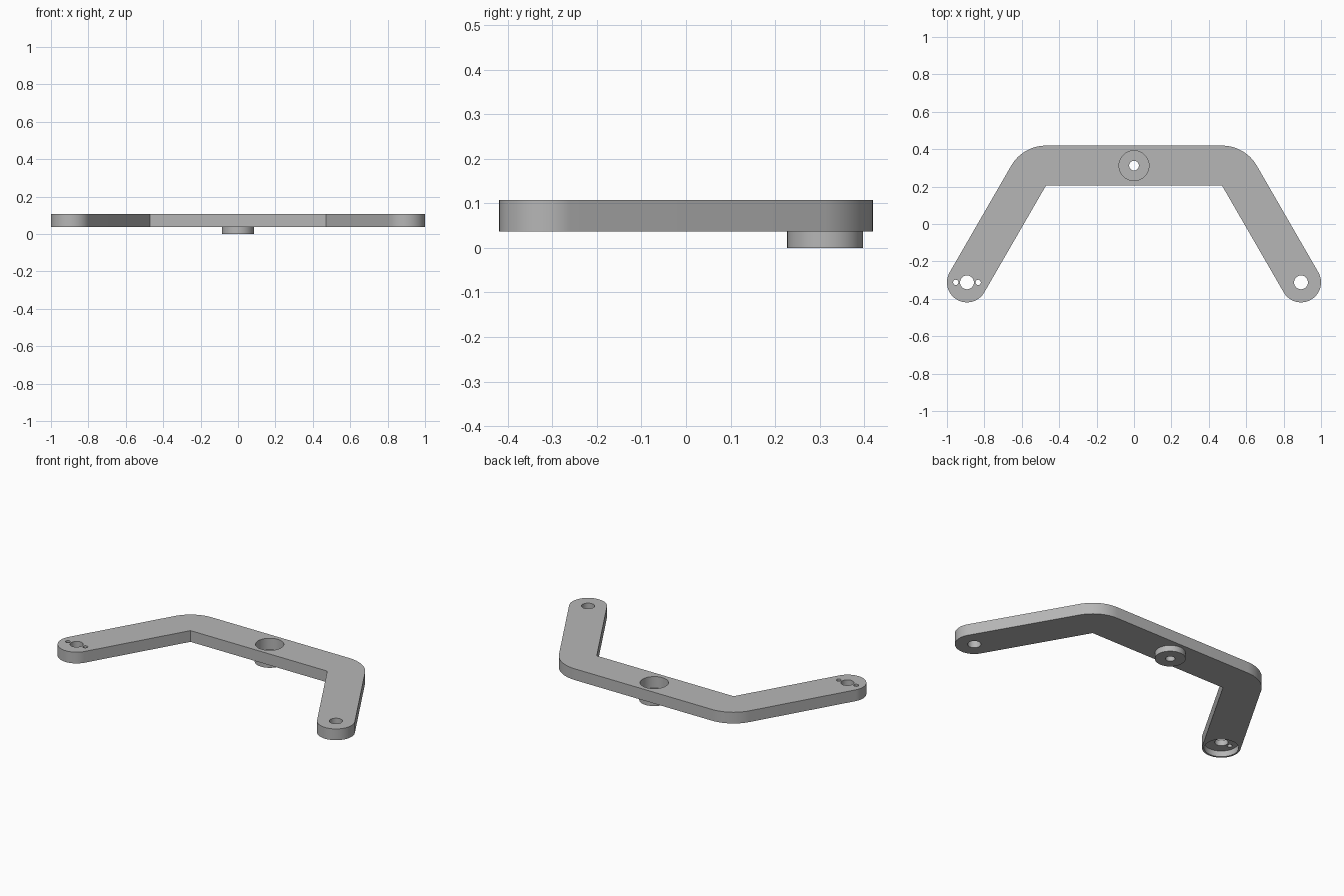
import bpy, bmesh
from math import sin, cos, pi, radians, tan

cube = bpy.data.objects.get("Cube")
if cube:
    bpy.data.objects.remove(cube, do_unlink=True)

Z0, Z1 = 0.037, 0.107        # underside and top of the plate
HALF = 0.107                 # half the arm width
END_X, END_Y = 0.893, -0.312
BAR_Y = 0.312
BEND_X = END_X - (BAR_Y - END_Y) / tan(radians(60))
INNER_X = BEND_X - HALF * tan(radians(30))

grey = bpy.data.materials.new("plain_grey")
grey.use_nodes = True
colour = (0.47, 0.47, 0.47, 1)
grey.diffuse_color = colour
grey.node_tree.nodes["Principled BSDF"].inputs["Base Color"].default_value = colour


def arc(cx, cy, r, start, end, steps):
    """Points along an arc, angles in degrees."""
    angles = [radians(start + (end - start) * i / steps) for i in range(steps + 1)]
    return [(cx + r * cos(a), cy + r * sin(a)) for a in angles]


def prism(name, outline, low, high):
    """Extrude a counter-clockwise outline between two heights."""
    bm = bmesh.new()
    face = bm.faces.new([bm.verts.new((x, y, low)) for x, y in outline])
    top = bmesh.ops.extrude_face_region(bm, geom=[face])["geom"]
    verts = [v for v in top if isinstance(v, bmesh.types.BMVert)]
    bmesh.ops.translate(bm, verts=verts, vec=(0, 0, high - low))
    bmesh.ops.recalc_face_normals(bm, faces=bm.faces)
    mesh = bpy.data.meshes.new(name)
    bm.to_mesh(mesh)
    bm.free()
    mesh.materials.append(grey)
    obj = bpy.data.objects.new(name, mesh)
    bpy.context.collection.objects.link(obj)
    return obj


def disc(name, x, y, r, low, high):
    return prism(name, arc(x, y, r, 0, 360, 64)[:-1], low, high)


def combine(target, tool, operation):
    """Apply a boolean and remove the tool."""
    tool.hide_render = True
    mod = target.modifiers.new("bool", "BOOLEAN")
    mod.operation, mod.solver, mod.object = operation, "EXACT", tool
    bpy.context.view_layer.objects.active = target
    bpy.ops.object.modifier_apply(modifier=mod.name)
    bpy.data.objects.remove(tool, do_unlink=True)


# Bent arm plate: half outline from inner corner to outer bend, then mirrored
half = [(INNER_X, BAR_Y - HALF)]
half += arc(END_X, END_Y, HALF, -150, 30, 32)
half += arc(INNER_X, BAR_Y - HALF, 2 * HALF, 30, 90, 20)
outline = half + [(-x, y) for x, y in reversed(half)]
bracket = prism("bracket_arm", outline, Z0, Z1)

# Round boss under the middle, with a socket above and a centre hole
combine(bracket, disc("boss", 0, BAR_Y, 0.085, 0, Z0 + 0.03), "UNION")
combine(bracket, disc("socket", 0, BAR_Y, 0.08, Z0, 0.2), "DIFFERENCE")
combine(bracket, disc("centre_hole", 0, BAR_Y, 0.026, -0.1, 0.2), "DIFFERENCE")

# Pocket beneath the right end
combine(bracket, disc("pocket", -END_X, END_Y, 0.096, -0.1, Z0 + 0.036), "DIFFERENCE")

# Pivot holes in both ends
for side in (-1, 1):
    combine(bracket, disc("pivot_hole", side * END_X, END_Y, 0.037, -0.1, 0.2), "DIFFERENCE")

# Small screw holes either side of the right pivot
for side in (-1, 1):
    combine(bracket, disc("screw_hole", -END_X + side * 0.06, END_Y, 0.014, -0.1, 0.2), "DIFFERENCE")

bpy.ops.object.select_all(action="DESELECT")
bracket.select_set(True)
bpy.context.view_layer.objects.active = bracket
bpy.ops.object.shade_smooth_by_angle(angle=radians(25))
